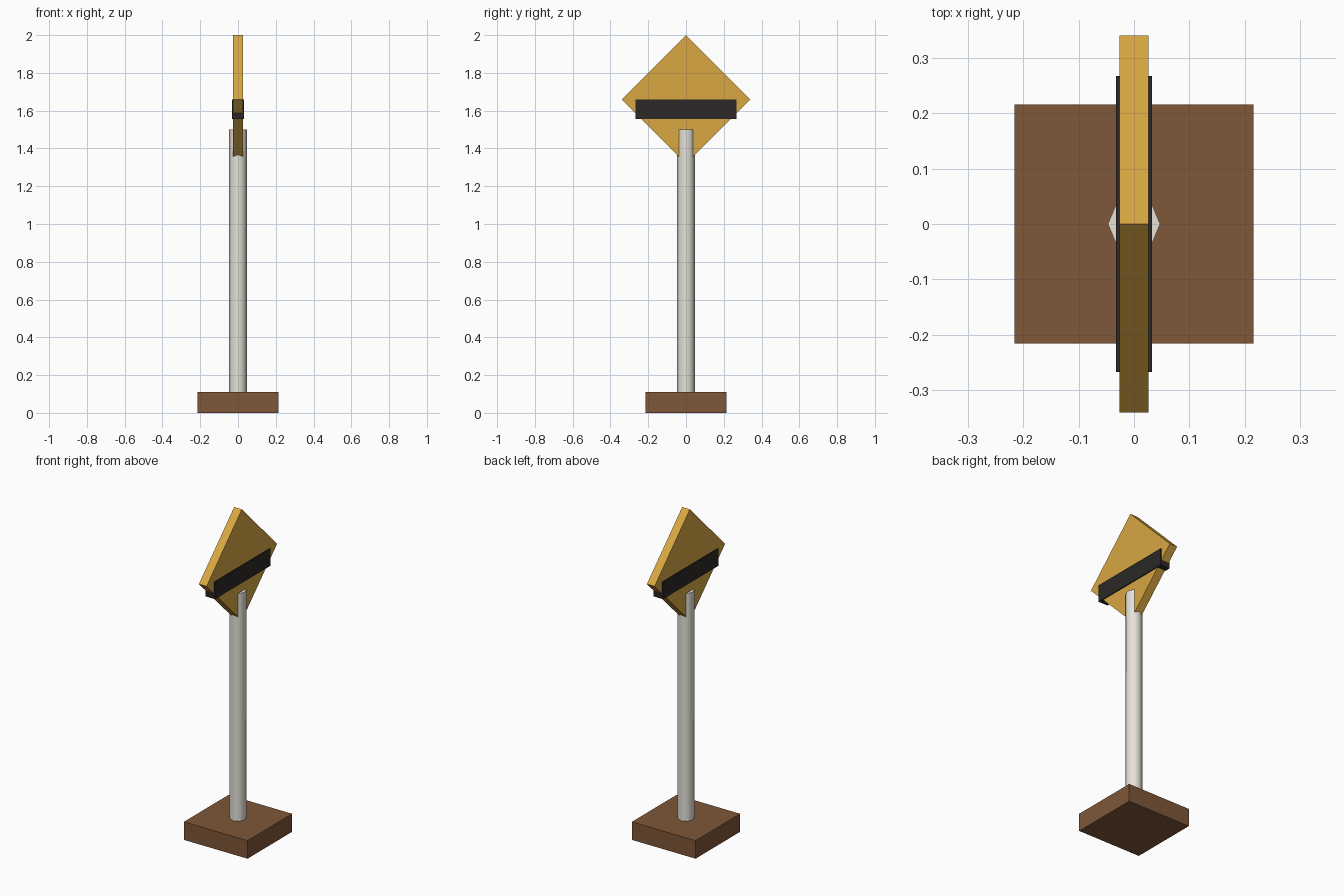
import bpy
import math

if "Cube" in bpy.data.objects:
    bpy.data.objects.remove(bpy.data.objects["Cube"])


def paint(obj, name, color):
    mat = bpy.data.materials.new(name)
    mat.diffuse_color = (*color, 1.0)
    mat.use_nodes = True
    mat.node_tree.nodes["Principled BSDF"].inputs["Base Color"].default_value = mat.diffuse_color
    obj.data.materials.append(mat)


def box(name, size, z, mat, color, tilt=0.0):
    bpy.ops.mesh.primitive_cube_add(size=1, location=(0, 0, z), rotation=(tilt, 0, 0))
    obj = bpy.context.object
    obj.name = name
    obj.scale = size
    bpy.ops.object.transform_apply(location=False, rotation=True, scale=True)
    paint(obj, mat, color)
    return obj


# Square base block
box("base", (0.43, 0.43, 0.11), 0.055, "brown", (0.21, 0.095, 0.04))

# Eight-sided post, smooth around its sides
bottom, top = 0.11, 1.5
bpy.ops.mesh.primitive_cylinder_add(vertices=8, radius=0.047, depth=top - bottom,
                                    location=(0, 0, (top + bottom) / 2))
post = bpy.context.object
post.name = "post"
paint(post, "off_white", (0.79, 0.76, 0.69))
bpy.ops.object.shade_smooth_by_angle(angle=math.radians(60))

# Diamond sign board: a square panel standing on its corner
side = 0.34 * math.sqrt(2)
box("sign_board", (0.052, side, side), 1.66, "yellow", (0.69, 0.39, 0.055),
    tilt=math.radians(45))

# Dark stripe running through the board
box("stripe", (0.064, 0.534, 0.105), 1.6075, "black", (0.025, 0.022, 0.02))

# Turn the post a fraction so a corner points along x
post.rotation_euler = (0, 0, 0)
